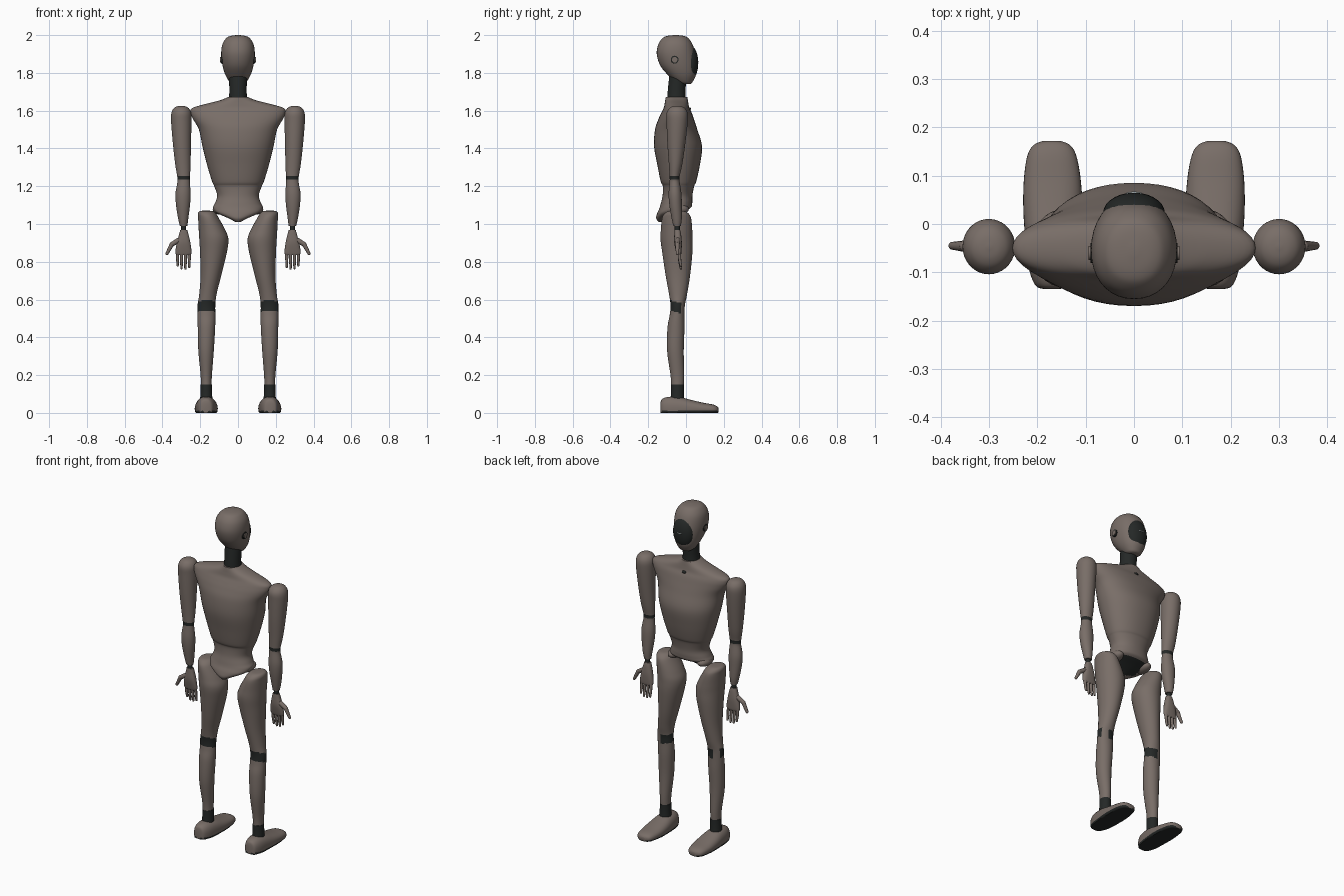
import bpy, bmesh, math
from mathutils import Vector


def material(name, rgb):
    m = bpy.data.materials.new(name)
    m.diffuse_color = (*rgb, 1)
    return m


SHELL = material("taupe shell", (0.19, 0.155, 0.137))
DARK = material("dark rubber", (0.018, 0.021, 0.020))
LIGHT = material("pale light", (0.5, 0.55, 0.55))


def finish(name, bm, mats, mirror=False, rule=None):
    bmesh.ops.recalc_face_normals(bm, faces=bm.faces)
    if rule:
        for f in bm.faces:
            f.material_index = int(rule(f.calc_center_median()))
    me = bpy.data.meshes.new(name)
    bm.to_mesh(me)
    bm.free()
    ob = bpy.data.objects.new(name, me)
    bpy.context.collection.objects.link(ob)
    for m in mats:
        me.materials.append(m)
    if mirror:
        ob.modifiers.new("mirror", 'MIRROR')
    bpy.ops.object.select_all(action='DESELECT')
    ob.select_set(True)
    bpy.context.view_layer.objects.active = ob
    bpy.ops.object.shade_smooth_by_angle(angle=math.radians(45))
    return ob


def spline(rings, steps):
    """Smooth the list of rings with a Catmull-Rom curve."""
    out = []
    for i in range(len(rings) - 1):
        p = [rings[max(0, min(len(rings) - 1, i + k))] for k in (-1, 0, 1, 2)]
        for s in range(steps):
            t = s / steps
            out.append([b + 0.5 * t * (c - a + t * (2*a - 5*b + 4*c - d + t * (3*(b - c) + d - a)))
                        for a, b, c, d in zip(*p)])
    return out + [list(rings[-1])]


def loft(name, rings, mats=(SHELL,), mirror=False, rule=None, power=2.0,
         along_y=False, steps=5, sides=36):
    """Rings are (position, centre a, centre b, radius a, radius b)."""
    bm = bmesh.new()
    loops = []
    for h, ca, cb, ra, rb in spline(rings, steps):
        loop = []
        for k in range(sides):
            a = 2 * math.pi * k / sides
            c, s = math.cos(a), math.sin(a)
            u = ca + ra * math.copysign(abs(c) ** (2 / power), c)
            v = cb + rb * math.copysign(abs(s) ** (2 / power), s)
            loop.append(bm.verts.new((u, h, max(v, 0)) if along_y else (u, v, h)))
        loops.append(loop)
    for l1, l2 in zip(loops, loops[1:]):
        for k in range(sides):
            n = (k + 1) % sides
            bm.faces.new((l1[k], l1[n], l2[n], l2[k]))
    bm.faces.new(loops[0])
    bm.faces.new(loops[-1])
    return finish(name, bm, mats, mirror, rule)


def ellipsoid(name, centre, radii, mat=SHELL, mirror=False):
    bm = bmesh.new()
    bmesh.ops.create_uvsphere(bm, u_segments=28, v_segments=16, radius=1)
    for v in bm.verts:
        v.co = Vector(c + r * p for c, r, p in zip(centre, radii, v.co))
    return finish(name, bm, (mat,), mirror)


def rod(name, a, b, r1, r2, mat=SHELL, mirror=True, caps=True):
    a, b = Vector(a), Vector(b)
    q = (b - a).to_track_quat('Z', 'Y')
    bm = bmesh.new()
    res = bmesh.ops.create_cone(bm, cap_ends=True, segments=14, radius1=r1, radius2=r2,
                                depth=(b - a).length)
    for v in res["verts"]:
        v.co = q @ v.co + (a + b) / 2
    if caps:
        for p, r in ((a, r1), (b, r2)):
            for v in bmesh.ops.create_uvsphere(bm, u_segments=14, v_segments=8, radius=r)["verts"]:
                v.co += p
    return finish(name, bm, (mat,), mirror)


# Head, face visor and ears
loft("head", [(1.742, 0, 0.0, 0.03, 0.025), (1.752, 0, -0.01, 0.045, 0.045),
              (1.79, 0, -0.022, 0.067, 0.075), (1.84, 0, -0.04, 0.082, 0.097),
              (1.90, 0, -0.053, 0.089, 0.102), (1.95, 0, -0.056, 0.083, 0.091),
              (1.982, 0, -0.056, 0.064, 0.07), (1.995, 0, -0.055, 0.042, 0.047),
              (2.0, 0, -0.055, 0.008, 0.01)], power=2.15)
ellipsoid("face_visor", (0, 0.022, 1.853), (0.064, 0.043, 0.092), DARK)
ellipsoid("visor_light", (0, 0.062, 1.86), (0.018, 0.005, 0.003), LIGHT)
rod("ear_ring", (0.07, -0.06, 1.87), (0.09, -0.06, 1.87), 0.021, 0.021, DARK, caps=False)
rod("ear_cap", (0.07, -0.06, 1.87), (0.094, -0.06, 1.87), 0.015, 0.015, caps=False)

# Neck
loft("neck", [(1.64, 0, -0.05, 0.05, 0.05), (1.70, 0, -0.05, 0.046, 0.047),
              (1.79, 0, -0.042, 0.048, 0.046)], (DARK,))

# Torso, waist and pointed pelvis with a dark underside at the front
loft("torso", [(1.01, 0, -0.125, 0.012, 0.02), (1.03, 0, -0.118, 0.05, 0.04),
               (1.058, 0, -0.09, 0.11, 0.062), (1.085, 0, -0.058, 0.132, 0.082),
               (1.11, 0, -0.05, 0.122, 0.083), (1.15, 0, -0.045, 0.11, 0.079),
               (1.20, 0, -0.04, 0.126, 0.083), (1.225, 0, -0.04, 0.137, 0.094),
               (1.31, 0, -0.039, 0.163, 0.112), (1.41, 0, -0.042, 0.188, 0.127),
               (1.50, 0, -0.052, 0.207, 0.112), (1.555, 0, -0.052, 0.238, 0.094),
               (1.59, 0, -0.05, 0.251, 0.08), (1.615, 0, -0.05, 0.24, 0.068),
               (1.637, 0, -0.05, 0.165, 0.063), (1.655, 0, -0.05, 0.095, 0.06),
               (1.672, 0, -0.05, 0.053, 0.057)],
     (SHELL, DARK), power=2.15, sides=48,
     rule=lambda c: c.z < 1.08 and c.y > -0.09 and abs(c.x) < 0.075)
ellipsoid("hip_lobe", (0.098, -0.045, 1.078), (0.036, 0.06, 0.028), mirror=True)
ellipsoid("chest_mark", (0, 0.018, 1.61), (0.014, 0.008, 0.008), DARK)

# Arms with a dark elbow band
loft("arm", [(0.99, 0.288, -0.047, 0.02, 0.02), (1.03, 0.29, -0.049, 0.027, 0.027),
             (1.10, 0.291, -0.055, 0.037, 0.033), (1.16, 0.291, -0.058, 0.04, 0.034),
             (1.22, 0.288, -0.06, 0.033, 0.027), (1.235, 0.288, -0.06, 0.033, 0.026),
             (1.255, 0.288, -0.06, 0.034, 0.027), (1.32, 0.292, -0.055, 0.041, 0.036),
             (1.43, 0.297, -0.051, 0.048, 0.048), (1.54, 0.30, -0.047, 0.054, 0.056),
             (1.585, 0.30, -0.047, 0.053, 0.056), (1.61, 0.30, -0.047, 0.042, 0.044),
             (1.622, 0.30, -0.047, 0.025, 0.026), (1.626, 0.30, -0.047, 0.004, 0.004)],
     (SHELL, DARK), True, lambda c: 1.235 < c.z < 1.255)

# Hands
rod("wrist", (0.288, -0.045, 0.94), (0.288, -0.047, 1.0), 0.014, 0.014, DARK)
loft("palm", [(0.835, 0.289, -0.037, 0.036, 0.01), (0.85, 0.289, -0.038, 0.043, 0.014),
              (0.90, 0.288, -0.042, 0.036, 0.02), (0.945, 0.287, -0.044, 0.025, 0.018),
              (0.968, 0.287, -0.046, 0.019, 0.015)], mirror=True, power=2.5, sides=24)
for i, tip in enumerate((0.772, 0.764, 0.766, 0.78)):
    x = 0.258 + 0.0205 * i
    mid = (0.845 + tip) / 2
    rod(f"finger_{i + 1}_base", (x, -0.036, 0.85), (x, -0.033, mid), 0.009, 0.008)
    rod(f"finger_{i + 1}_tip", (x, -0.033, mid - 0.004), (x, -0.027, tip), 0.008, 0.006)
rod("thumb_base", (0.312, -0.044, 0.915), (0.35, -0.046, 0.893), 0.014, 0.012)
rod("thumb_tip", (0.35, -0.046, 0.893), (0.376, -0.045, 0.843), 0.012, 0.008)


# Legs with a dark knee band left open at the outer front
def knee(c):
    tilt = 0.25 * (c.y + 0.045)
    return 0.532 < c.z + tilt < 0.586 and not (c.y > -0.025 and c.x > 0.175)


loft("leg", [(0.145, 0.168, -0.045, 0.028, 0.033), (0.20, 0.168, -0.046, 0.03, 0.036),
             (0.33, 0.169, -0.056, 0.041, 0.044), (0.45, 0.167, -0.053, 0.046, 0.045),
             (0.52, 0.167, -0.047, 0.047, 0.039), (0.57, 0.167, -0.044, 0.047, 0.038),
             (0.63, 0.159, -0.042, 0.046, 0.048), (0.73, 0.143, -0.043, 0.055, 0.065),
             (0.85, 0.130, -0.046, 0.071, 0.08), (0.92, 0.128, -0.05, 0.077, 0.085),
             (0.97, 0.138, -0.05, 0.070, 0.083), (1.03, 0.156, -0.05, 0.055, 0.077),
             (1.055, 0.164, -0.05, 0.048, 0.064), (1.068, 0.168, -0.05, 0.034, 0.042),
             (1.071, 0.168, -0.05, 0.006, 0.008)],
     (SHELL, DARK), True, knee, steps=8)
loft("ankle", [(0.05, 0.168, -0.045, 0.034, 0.037), (0.10, 0.168, -0.045, 0.031, 0.034),
               (0.15, 0.168, -0.045, 0.03, 0.034)], (DARK,), True)

# Feet with dark soles
loft("foot", [(-0.135, 0.17, 0.025, 0.014, 0.026), (-0.127, 0.17, 0.025, 0.034, 0.048),
              (-0.09, 0.169, 0.025, 0.049, 0.06), (-0.03, 0.168, 0.025, 0.057, 0.058),
              (0.03, 0.168, 0.023, 0.061, 0.045), (0.09, 0.169, 0.02, 0.059, 0.034),
              (0.14, 0.17, 0.018, 0.051, 0.027), (0.163, 0.17, 0.016, 0.038, 0.02),
              (0.172, 0.17, 0.014, 0.018, 0.012)],
     (SHELL, DARK), True, lambda c: c.z < 0.01, power=2.4, along_y=True)
